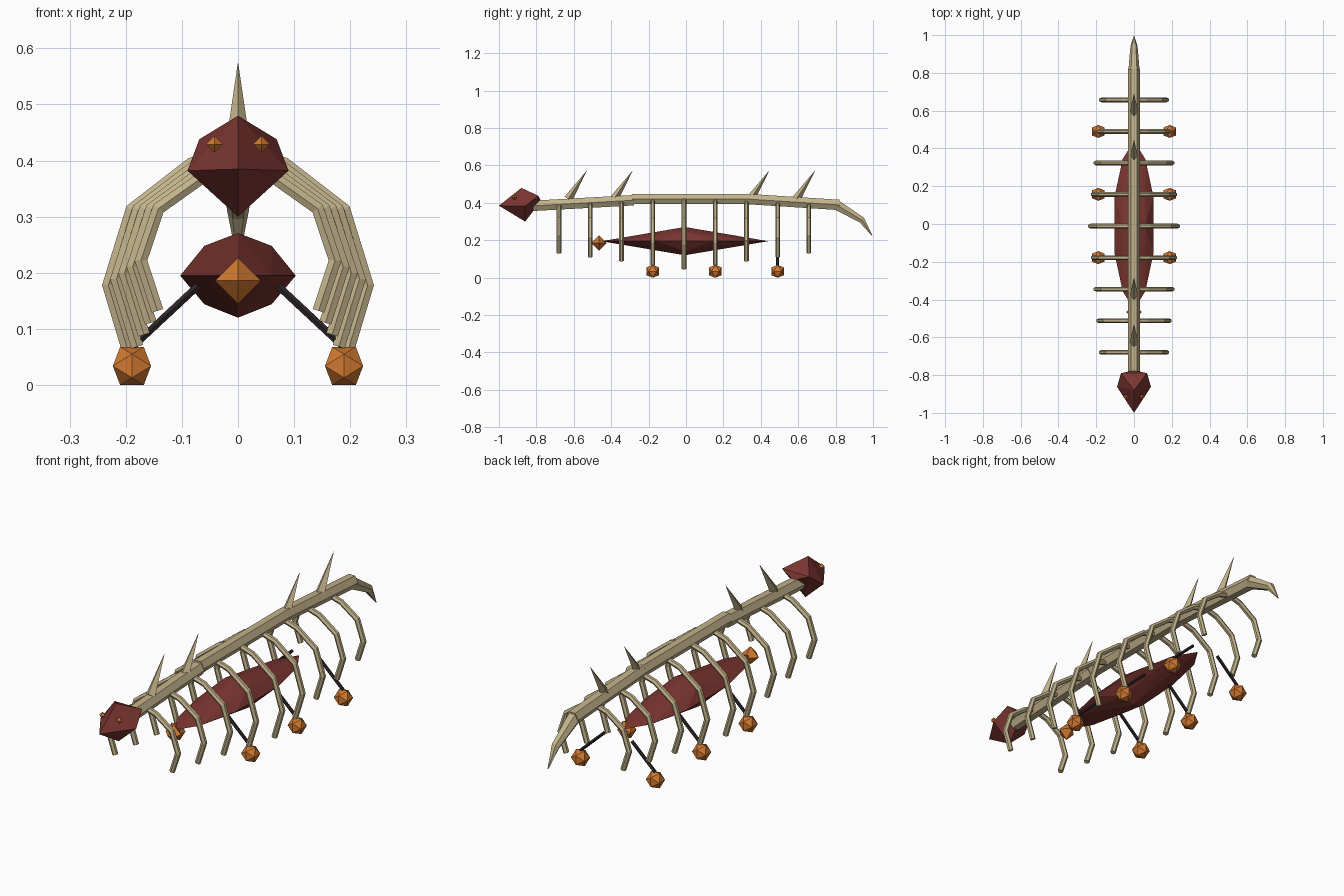
import bpy, bmesh, math
from mathutils import Vector

cube = bpy.data.objects.get("Cube")
if cube:
    bpy.data.objects.remove(cube)


def material(name, color):
    m = bpy.data.materials.new(name)
    m.use_nodes = True
    m.diffuse_color = (*color, 1)
    m.node_tree.nodes["Principled BSDF"].inputs["Base Color"].default_value = (*color, 1)
    return m


BONE = material("bone", (0.54, 0.45, 0.26))
RED = material("dark_red", (0.2, 0.036, 0.03))
ORANGE = material("orange", (0.64, 0.19, 0.03))
DARK = material("dark_rod", (0.026, 0.018, 0.021))


def finish(name, bm, mat):
    bmesh.ops.recalc_face_normals(bm, faces=bm.faces)
    mesh = bpy.data.meshes.new(name)
    bm.to_mesh(mesh)
    bm.free()
    mesh.materials.append(mat)
    obj = bpy.data.objects.new(name, mesh)
    bpy.context.collection.objects.link(obj)
    return obj


def tube(name, path, radii, side, mat, sides=6):
    """Faceted tube along a planar path; side is the normal of the path's plane."""
    bm = bmesh.new()
    pts = [Vector(p) for p in path]
    side = Vector(side)
    rings = []
    for i, p in enumerate(pts):
        before = (p - pts[i - 1]).normalized() if i else None
        after = (pts[i + 1] - p).normalized() if i + 1 < len(pts) else None
        tangent = ((before or after) + (after or before)).normalized()
        up = tangent.cross(side).normalized()
        # widen the mitre so that bends keep their thickness
        mitre = 1 / tangent.dot(after or before)
        ring = []
        for k in range(sides):
            a = math.tau * k / sides
            ring.append(bm.verts.new(p + radii[i] * (side * math.cos(a) + up * mitre * math.sin(a))))
        rings.append(ring)
    for a, b in zip(rings, rings[1:]):
        for k in range(sides):
            n = (k + 1) % sides
            bm.faces.new((a[k], a[n], b[n], b[k]))
    bm.faces.new(rings[0])
    bm.faces.new(rings[-1])
    return finish(name, bm, mat)


def hull(name, points, mat):
    """Convex faceted solid; every point is mirrored across x."""
    bm = bmesh.new()
    for p in {(s * x, y, z) for x, y, z in points for s in (1, -1)}:
        bm.verts.new(p)
    bmesh.ops.convex_hull(bm, input=bm.verts)
    return finish(name, bm, mat)


def gem(name, centre, r, mat, golden=False):
    """Octahedron, or icosahedron when golden is set."""
    bm = bmesh.new()
    short, long = (0.526 * r, 0.851 * r) if golden else (0, r)
    corners = set()
    for s in (1, -1):
        for t in (1, -1):
            a, b = s * short, t * long
            corners |= {(a, 0, b), (b, a, 0), (0, b, a)}
    for c in corners:
        bm.verts.new(Vector(centre) + Vector(c))
    bmesh.ops.convex_hull(bm, input=bm.verts)
    return finish(name, bm, mat)


X, Y = (1, 0, 0), (0, 1, 0)

# Spine in three straight pieces, then the drooping tail
R = 0.032
tube("spine_front", [(0, -0.82, 0.384), (0, -0.28, 0.414)], [R, R], X, BONE)
tube("spine_middle", [(0, -0.29, 0.421), (0, 0.33, 0.421)], [R, R], X, BONE)
tube("spine_back", [(0, 0.32, 0.421), (0, 0.82, 0.389)], [R, R], X, BONE)
tube("tail", [(0, 0.8, 0.392), (0, 0.94, 0.308), (0, 0.995, 0.225)],
     [0.031, 0.019, 0.002], X, BONE)

# Head with a pointed snout, and eyes
hull("head", [(0, -1, 0.385), (0, -0.88, 0.48), (0, -0.86, 0.3), (0.09, -0.862, 0.382),
              (0.069, -0.79, 0.438), (0, -0.775, 0.41)], RED)
for s, label in ((1, "left"), (-1, "right")):
    gem(label + "_eye", (s * 0.042, -0.917, 0.429), 0.015, ORANGE)

# Back spikes, raked backwards
for i, y in enumerate((-0.53, -0.285, 0.445, 0.69)):
    tube(f"back_spike_{i + 1}", [(0, y - 0.1, 0.42), (0, y, 0.573)],
         [0.023, 0.0005], X, BONE, sides=4)

# Ribs, largest in the middle
RIB = ((0, 0), (0.36, -0.07), (0.82, -0.29), (1, -0.65), (0.83, -1))
for i in range(-4, 5):
    k = abs(i)
    y = -0.011 + 0.167 * i
    top = 0.421 - 0.008 * k
    width = 0.231 - 0.0145 * k
    height = top - 0.047 - 0.0213 * k
    for s, label in ((1, "left"), (-1, "right")):
        path = [(s * width * u, y, top + height * v) for u, v in RIB]
        tube(f"{label}_rib_{i + 5}", path, [0.0125] * len(path), Y, BONE)

# Hanging body with a gem on its front end
MID = -0.006
body = [(0, MID, 0.271), (0, MID, 0.12), (0.06, MID, 0.248), (0.06, MID, 0.144)]
for e in (1, -1):
    body += [(0, MID + e * 0.446, 0.195), (0.06, MID + e * 0.35, 0.195),
             (0.103, MID + e * 0.15, 0.195)]
hull("body", body, RED)
gem("body_gem", (0, -0.465, 0.186), 0.041, ORANGE)

# Thin legs with faceted feet
for i, y in enumerate((-0.178, 0.157, 0.49)):
    for s, label in ((1, "left"), (-1, "right")):
        tube(f"{label}_leg_{i + 1}", [(s * 0.07, y, 0.178), (s * 0.188, y, 0.068)],
             [0.0075, 0.0075], Y, DARK)
        gem(f"{label}_foot_{i + 1}", (s * 0.189, y, 0.034), 0.04, ORANGE, golden=True)
